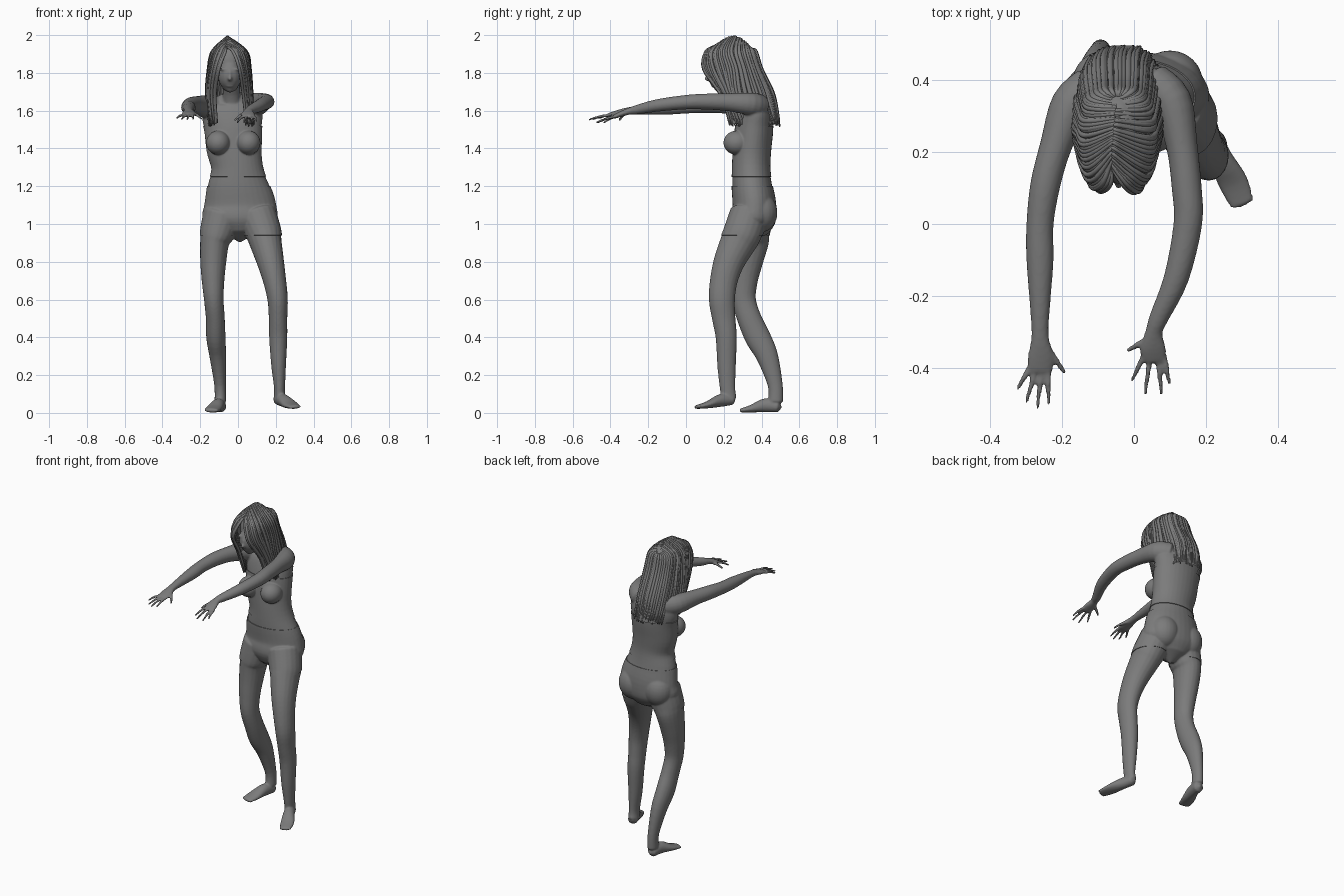
import bpy, bmesh, math, random
from mathutils import Vector, Matrix

random.seed(4)
grey = bpy.data.materials.new("mid grey")
grey.diffuse_color = (0.2, 0.2, 0.2, 1)


def catmull(pts, steps):
    """Smooth resampling of control rows."""
    out = []
    for i in range(len(pts) - 1):
        a, b = pts[max(i - 1, 0)], pts[i]
        c, d = pts[i + 1], pts[min(i + 2, len(pts) - 1)]
        for s in range(steps):
            t = s / steps
            out.append([0.5 * (2 * q + (r - p) * t + (2 * p - 5 * q + 4 * r - w) * t * t
                               + (3 * q - p - 3 * r + w) * t ** 3)
                        for p, q, r, w in zip(a, b, c, d)])
    out.append(list(pts[-1]))
    return out


def loft(bm, rows, n=20, steps=4):
    """Closed tube through rows of (x, y, z, half width, half depth)."""
    rows = catmull(rows, steps)
    cen = [Vector(r[:3]) for r in rows]
    rings = []
    for i, r in enumerate(rows):
        t = (cen[min(i + 1, len(cen) - 1)] - cen[max(i - 1, 0)]).normalized()
        u = (Vector((1, 0, 0)) - t * t.x).normalized()
        v = t.cross(u)
        rings.append([bm.verts.new(cen[i] + u * r[3] * math.cos(k * math.tau / n)
                                   + v * r[4] * math.sin(k * math.tau / n)) for k in range(n)])
    for a, b in zip(rings, rings[1:]):
        for k in range(n):
            bm.faces.new((a[k], a[(k + 1) % n], b[(k + 1) % n], b[k]))
    for e, o in ((0, 1), (-1, -2)):
        d = (cen[e] - cen[o]).normalized() * 0.7 * min(rows[e][3:])
        pole = bm.verts.new(cen[e] + d)
        for k in range(n):
            bm.faces.new((rings[e][k], rings[e][(k + 1) % n], pole))


def ball(bm, c, r):
    m = Matrix.Translation(c) @ Matrix.Diagonal((*r, 1))
    bmesh.ops.create_uvsphere(bm, u_segments=24, v_segments=16, radius=1, matrix=m)


def finish(name, bm, fix=True):
    if fix:
        bmesh.ops.recalc_face_normals(bm, faces=bm.faces)
    me = bpy.data.meshes.new(name)
    bm.to_mesh(me)
    bm.free()
    me.materials.append(grey)
    for p in me.polygons:
        p.use_smooth = True
    ob = bpy.data.objects.new(name, me)
    bpy.context.collection.objects.link(ob)
    return ob


def bake(ob):
    """Apply the modifiers of an object."""
    bpy.context.view_layer.update()
    me = bpy.data.meshes.new_from_object(ob.evaluated_get(bpy.context.evaluated_depsgraph_get()))
    ob.modifiers.clear()
    ob.data = me
    me.materials.clear()
    me.materials.append(grey)
    for p in me.polygons:
        p.use_smooth = True


body = bmesh.new()
# torso and neck
loft(body, [(.01, .35, .96, .1, .085), (.01, .355, 1.02, .19, .115), (.01, .362, 1.1, .187, .112),
            (.0, .35, 1.2, .163, .105), (-.005, .345, 1.3, .133, .098), (-.02, .35, 1.4, .143, .098),
            (-.025, .36, 1.5, .15, .098), (-.03, .37, 1.58, .16, .088), (-.03, .375, 1.64, .13, .068),
            (-.032, .36, 1.68, .065, .052)], 32)
loft(body, [(-.032, .365, 1.62, .055, .055), (-.035, .33, 1.7, .046, .046), (-.04, .28, 1.79, .046, .05)])
for x in (-.105, .055):
    ball(body, (x, .268, 1.43), (.06, .066, .06))
for x in (-.08, .1):
    ball(body, (x, .395, 1.06), (.088, .085, .1))

# head: skull, face, jaw, nose, lips, brows
ball(body, (-.045, .26, 1.85), (.085, .122, .125))
ball(body, (-.043, .19, 1.79), (.063, .075, .085))
ball(body, (-.042, .195, 1.74), (.045, .055, .042))
ball(body, (-.042, .178, 1.718), (.024, .027, .022))
ball(body, (-.043, .117, 1.77), (.012, .02, .013))
ball(body, (-.043, .122, 1.79), (.008, .014, .028))
for z in (1.741, 1.73):
    ball(body, (-.042, .145, z), (.022, .012, .006))
for s in (-1, 1):
    ball(body, (-.043 + s * .028, .135, 1.82), (.024, .015, .007))

# legs
loft(body, [(.10, .335, 1.05, .1, .1), (.135, .3, .95, .093, .1), (.147, .275, .9, .085, .095),
            (.172, .228, .8, .072, .082), (.194, .2, .7, .061, .073), (.21, .19, .6, .054, .069),
            (.212, .2, .5, .049, .062), (.213, .213, .4, .048, .056), (.215, .215, .25, .039, .049),
            (.22, .22, .13, .029, .041), (.218, .228, .075, .03, .04)])
loft(body, [(-.08, .35, 1.05, .1, .1), (-.11, .342, .95, .09, .1), (-.124, .34, .9, .077, .097),
            (-.131, .325, .8, .069, .082), (-.132, .31, .7, .06, .07), (-.128, .306, .6, .052, .064),
            (-.12, .335, .5, .05, .064), (-.117, .38, .4, .051, .068), (-.107, .43, .3, .044, .058),
            (-.095, .472, .15, .031, .04), (-.093, .475, .06, .031, .04)])
# feet
loft(body, [(.214, .245, .07, .03, .028), (.24, .185, .066, .034, .034), (.277, .115, .043, .042, .019),
            (.302, .055, .031, .034, .01)])
loft(body, [(-.092, .488, .032, .031, .03), (-.105, .42, .04, .034, .037), (-.128, .35, .023, .042, .021),
            (-.143, .292, .013, .038, .011)])

# arms with palms
loft(body, [(-.12, .38, 1.615, .06, .065), (-.175, .33, 1.622, .058, .06), (-.217, .22, 1.63, .045, .047),
            (-.247, .11, 1.63, .042, .042), (-.262, 0, 1.622, .038, .037), (-.262, -.1, 1.614, .038, .035),
            (-.262, -.22, 1.606, .029, .027), (-.262, -.31, 1.598, .024, .019),
            (-.26, -.365, 1.587, .036, .015), (-.263, -.41, 1.576, .036, .011)])
loft(body, [(.05, .39, 1.62, .06, .065), (.105, .34, 1.635, .057, .061), (.133, .22, 1.645, .044, .047),
            (.147, .1, 1.648, .042, .042), (.15, 0, 1.645, .04, .038), (.118, -.15, 1.628, .035, .033),
            (.07, -.26, 1.605, .027, .025), (.056, -.3, 1.597, .024, .018),
            (.053, -.345, 1.582, .036, .015), (.056, -.38, 1.568, .036, .011)])


# fingers: (knuckle, tip) pairs
def finger(k, tip, r=.0085):
    k, tip = Vector(k), Vector(tip)
    m = (k + tip) / 2 + Vector((0, 0, .005))
    loft(body, [(*k, r, r), (*m, r * .9, r * .9), (*tip, r * .65, r * .65)], 10)


for kx, tx, ty, tz in ((-.291, -.326, -.462, 1.558), (-.273, -.3, -.497, 1.552),
                       (-.256, -.27, -.514, 1.552), (-.239, -.238, -.502, 1.555)):
    finger((kx, -.4, 1.576), (tx, ty, tz))
finger((-.245, -.34, 1.588), (-.193, -.415, 1.558), .01)
for kx, tx, ty, tz in ((.026, -.006, -.437, 1.535), (.045, .031, -.474, 1.535),
                       (.066, .077, -.474, 1.537), (.085, .099, -.447, 1.545)):
    finger((kx, -.37, 1.569), (tx, ty, tz))
finger((.04, -.32, 1.585), (-.018, -.353, 1.55), .01)

# blend the parts into one skin
body = finish("body", body)
m = body.modifiers.new("blend", 'REMESH')
m.mode, m.voxel_size = 'VOXEL', .006
m = body.modifiers.new("soften", 'SMOOTH')
m.factor, m.iterations = .5, 4
bake(body)


# clothing: bands of the skin, thickened
def garment(name, low, high):
    bm = bmesh.new()
    bm.from_mesh(body.data)
    for z, s in ((low, -1), (high, 1)):
        bmesh.ops.bisect_plane(bm, geom=bm.verts[:] + bm.edges[:] + bm.faces[:],
                               plane_co=(0, 0, z), plane_no=(0, 0, s), clear_outer=True)
    ob = finish(name, bm, False)
    m = ob.modifiers.new("cloth", 'SOLIDIFY')
    m.thickness, m.offset = .004, 1
    bake(ob)
    with bpy.context.temp_override(object=ob, active_object=ob, selected_objects=[ob],
                                   selected_editable_objects=[ob]):
        bpy.ops.object.shade_smooth_by_angle(angle=math.radians(40))


garment("shorts", .94, 1.2)
garment("strapless_top", 1.25, 1.52)

# eyes
bm = bmesh.new()
for s in (-1, 1):
    ball(bm, (-.043 + s * .027, .141, 1.803), (.013, .012, .008))
finish("eyes", bm)


# hair: every lock runs from the parting over the skull and down
def lock(deg, side, out=0.0, drop=0.0):
    k = (180 - deg) / 148
    ry = .25 - .1 * math.cos(math.radians(deg))
    rows = [(-.065 + .02 * (1 - k), ry, 1.992 - 7.5 * (ry - .25) ** 2 + out)]
    # centre x, centre y, half width, front reach, back reach, height, sweep
    for cx, cy, rx, f, b, z, sw in ((-.047, .255, .088, .148, .118, 1.915, 25),
                                    (-.047, .26, .108, .178, .143, 1.82, 10),
                                    (-.047, .26, .118, .085, .208, 1.68, 0),
                                    (-.035, .33, .118, .115, .168, 1.53 - drop, 0)):
        a = math.radians(deg - sw * k)
        c = math.cos(a)
        rows.append((cx + side * (rx + out) * math.sin(a) ** .65 if a < 3.14 else cx,
                     cy - c * ((f if c > 0 else b) + out), z))
    return rows


bm = bmesh.new()
for side in (-1, 1):
    grid = [[bm.verts.new(p) for p in catmull(lock(32 + 148 * i / 30, side), 6)] for i in range(31)]
    for a, b in zip(grid, grid[1:]):
        for j in range(len(a) - 1):
            bm.faces.new((a[j], a[j + 1], b[j + 1], b[j]))
bmesh.ops.remove_doubles(bm, verts=bm.verts, dist=.0005)
finish("hair_base", bm)

bm = bmesh.new()
radii = (.005, .008, .009, .009, .004)
for side in (-1, 1):
    for i in range(38):
        deg = min(180, 32 + 148 * i / 37 + random.uniform(-1.5, 1.5))
        pts = lock(deg, side, random.uniform(-.004, .003), random.uniform(-.02, .015))
        loft(bm, [(*p, r, r) for p, r in zip(pts, radii)], 8, 5)
finish("hair_locks", bm)
